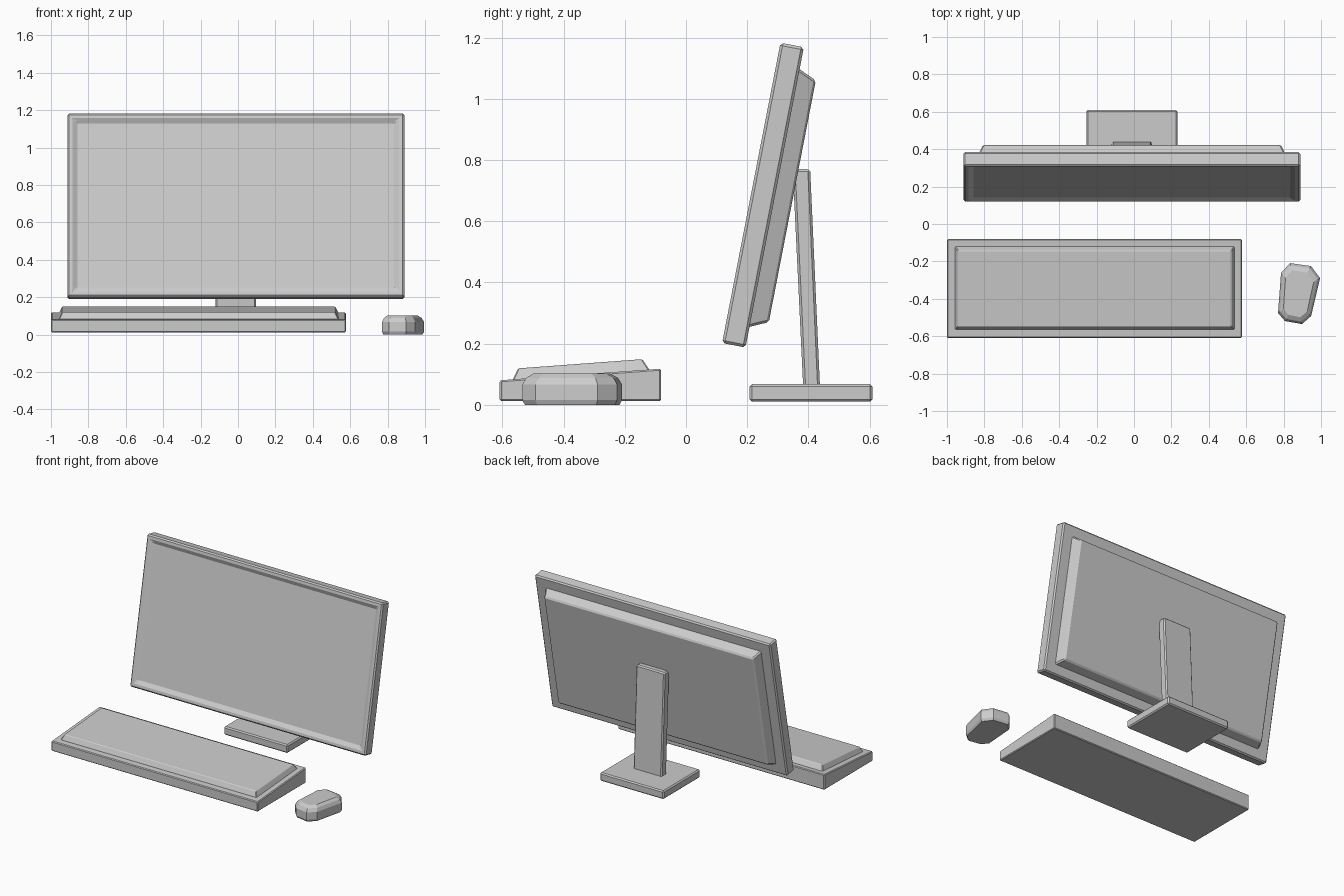
import bpy, bmesh, math
from mathutils import Matrix, Vector

if "Cube" in bpy.data.objects:
    bpy.data.objects.remove(bpy.data.objects["Cube"])


def loft(name, rings, bevel=0.0, matrix=None):
    """Closed solid through a stack of equal-sized rings of points."""
    bm = bmesh.new()
    loops = [[bm.verts.new(p) for p in ring] for ring in rings]
    for a, b in zip(loops, loops[1:]):
        for i in range(len(a)):
            j = (i + 1) % len(a)
            bm.faces.new((a[i], a[j], b[j], b[i]))
    bm.faces.new(loops[0])
    bm.faces.new(loops[-1])
    bmesh.ops.recalc_face_normals(bm, faces=bm.faces)
    mesh = bpy.data.meshes.new(name)
    bm.to_mesh(mesh)
    bm.free()
    ob = bpy.data.objects.new(name, mesh)
    bpy.context.collection.objects.link(ob)
    if matrix:
        ob.matrix_world = matrix
    if bevel:
        mod = ob.modifiers.new("edge_bevel", "BEVEL")
        mod.width, mod.segments = bevel, 1
        mod.limit_method, mod.angle_limit = "ANGLE", math.radians(25)
    return ob


def rect(x0, x1, y0, y1, z, z_back=None):
    """Rectangle ring; its back edge may sit at another height."""
    zb = z if z_back is None else z_back
    return [(x0, y0, z), (x1, y0, z), (x1, y1, zb), (x0, y1, zb)]


# Tilted monitor frame: local x = width, y = up the screen, z = towards the viewer
tilt = Matrix.Translation((-0.011, 0.118, 0.202)) @ Matrix.Rotation(math.radians(79), 4, "X")


def panel_rect(half, u0, u1, depth):
    return rect(-half, half, u0, u1, -depth)


# Screen panel with a recessed display
loft("screen_panel", [
    panel_rect(0.9, 0, 1, 0.078),
    panel_rect(0.9, 0, 1, 0),
    panel_rect(0.864, 0.036, 0.964, 0),
    panel_rect(0.855, 0.045, 0.955, 0.015),
], 0.01, tilt)

# Tapered housing on the back
loft("back_housing", [
    panel_rect(0.822, 0.069, 0.927, 0.07),
    panel_rect(0.822, 0.069, 0.927, 0.078),
    panel_rect(0.797, 0.096, 0.901, 0.137),
], 0.008, tilt)

# Stand
loft("stand_base", [rect(-0.255, 0.232, 0.208, 0.609, z) for z in (0.01, 0.068)], 0.008)
loft("stand_neck", [rect(-0.12, 0.097, 0.383, 0.438, 0.06),
                    rect(-0.12, 0.097, 0.349, 0.406, 0.77)], 0.008)

# Keyboard: wedge body and raised key block
loft("keyboard_body", [rect(-1, 0.577, -0.609, -0.081, 0.012),
                       rect(-1, 0.577, -0.609, -0.081, 0.08, 0.118)], 0.005)
loft("keyboard_keys", [rect(-0.957, 0.537, -0.566, -0.119, 0.075, 0.108),
                       rect(-0.957, 0.537, -0.566, -0.121, 0.083, 0.116),
                       rect(-0.941, 0.521, -0.549, -0.143, 0.119, 0.149)], 0.006)

# Mouse: eight-sided outline, shrunk for the underside and the top
outline = [Vector(p) for p in ((0.834, -0.209), (0.947, -0.225), (0.995, -0.289),
                               (0.947, -0.492), (0.898, -0.535), (0.807, -0.519),
                               (0.77, -0.476), (0.786, -0.262))]
centre = sum(outline, Vector((0, 0))) / len(outline)


def mouse_ring(sx, sy, z):
    return [(centre.x + (p.x - centre.x) * sx, centre.y + (p.y - centre.y) * sy, z)
            for p in outline]


loft("mouse", [mouse_ring(0.93, 0.95, 0), mouse_ring(1, 1, 0.015),
               mouse_ring(1, 1, 0.066), mouse_ring(0.9, 0.92, 0.088),
               mouse_ring(0.72, 0.77, 0.102)])
